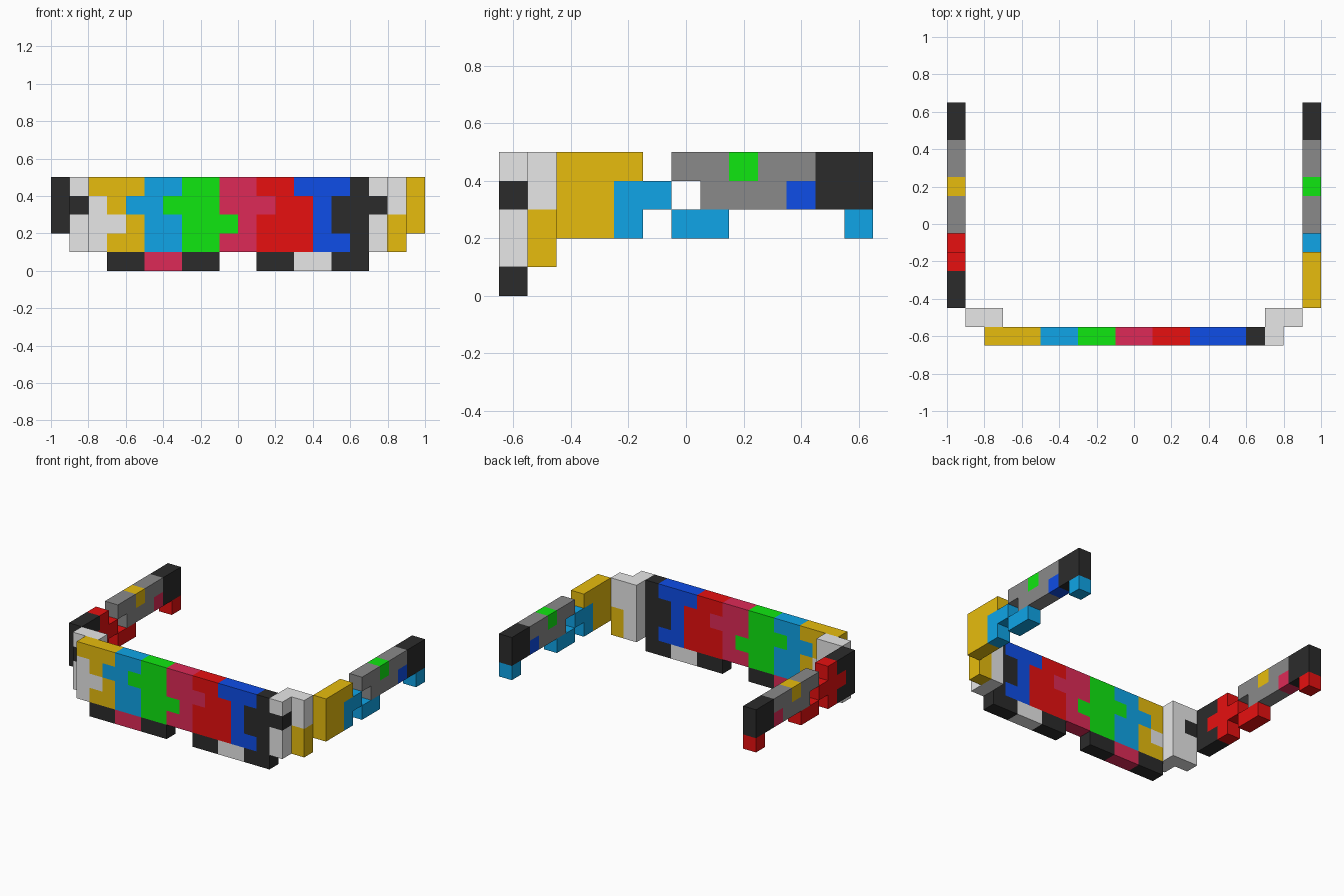
import bpy, bmesh
from mathutils import Vector

if "Cube" in bpy.data.objects:
    bpy.data.objects.remove(bpy.data.objects["Cube"])

S = 0.1  # side of one building cube


def linear(c):
    c /= 255
    return c / 12.92 if c <= 0.04045 else ((c + 0.055) / 1.055) ** 2.4


# Key letter -> colour name and sRGB value
COLOURS = {
    'K': ('black', (43, 43, 43)),
    'W': ('white', (253, 253, 253)),
    'Y': ('yellow', (252, 206, 16)),
    'C': ('sky_blue', (18, 182, 255)),
    'G': ('green', (18, 252, 20)),
    'M': ('crimson', (222, 42, 87)),
    'R': ('red', (232, 16, 16)),
    'B': ('blue', (16, 82, 244)),
    'A': ('grey', (138, 138, 138)),
}
MATS = {}
for key, (name, rgb) in COLOURS.items():
    MATS[key] = bpy.data.materials.new(name)
    MATS[key].diffuse_color = (*[linear(c) for c in rgb], 1)

# Each section: name, first cube (x, y), step direction, rows from z = 0.5 down
SECTIONS = [
    ('front_panel', (2, 0), (1, 0), [
        'YYYCCGGMMRRBBBKW',
        'WYCCGGGMMMRRBKKK',
        'WWYCCGGGMRRRBKKW',
        'WYYCCGGMMRRRBBKW',
        '.KKMMKK..KKWWKK.']),
    ('left_hinge', (1, 1), (1, 0), ['WW', 'KW', 'WW', 'WW']),
    ('right_hinge', (17, 1), (1, 0), ['WW', 'WW', 'WY', 'WY']),
    ('left_arm', (0, 2), (0, 1), [
        'KKR.AAYAAKK',
        'KRRR.AAAMKK',
        'KKR.RR....R']),
    ('right_arm', (19, 2), (0, 1), [
        'YYY.AAGAAKK',
        'YYCC.AAABKK',
        'YYC.CC....C']),
]

# Collect the cubes of every coloured puzzle piece
cells = {}
for section, (x, y), (dx, dy), rows in SECTIONS:
    for r, row in enumerate(rows):
        for i, key in enumerate(row):
            if key != '.':
                cells[(x + dx * i, y + dy * i, 4 - r)] = (section, key)


def build_pieces(section, key):
    """Outer skin of all cubes of one colour in one section."""
    bm = bmesh.new()
    for cell, owner in cells.items():
        if owner != (section, key):
            continue
        for axis in range(3):
            for side in (0, 1):
                near = list(cell)
                near[axis] += 2 * side - 1
                if tuple(near) in cells:
                    continue
                u, v = (axis + 1) % 3, (axis + 2) % 3
                corners = [(0, 0), (1, 0), (1, 1), (0, 1)]
                if not side:
                    corners.reverse()
                face = []
                for a, b in corners:
                    p = Vector(cell)
                    p[axis] += side
                    p[u] += a
                    p[v] += b
                    face.append(bm.verts.new((p - Vector((10, 6.5, 0))) * S))
                bm.faces.new(face)
    bmesh.ops.remove_doubles(bm, verts=bm.verts, dist=1e-4)
    name = section + '_' + COLOURS[key][0]
    mesh = bpy.data.meshes.new(name)
    bm.to_mesh(mesh)
    bm.free()
    mesh.materials.append(MATS[key])
    bpy.context.collection.objects.link(bpy.data.objects.new(name, mesh))


for section, key in dict.fromkeys(cells.values()):
    build_pieces(section, key)

for m in bpy.data.materials:
    if m.users and not m.is_grease_pencil:
        m.use_nodes = True
        m.node_tree.nodes["Principled BSDF"].inputs["Base Color"].default_value = m.diffuse_color
